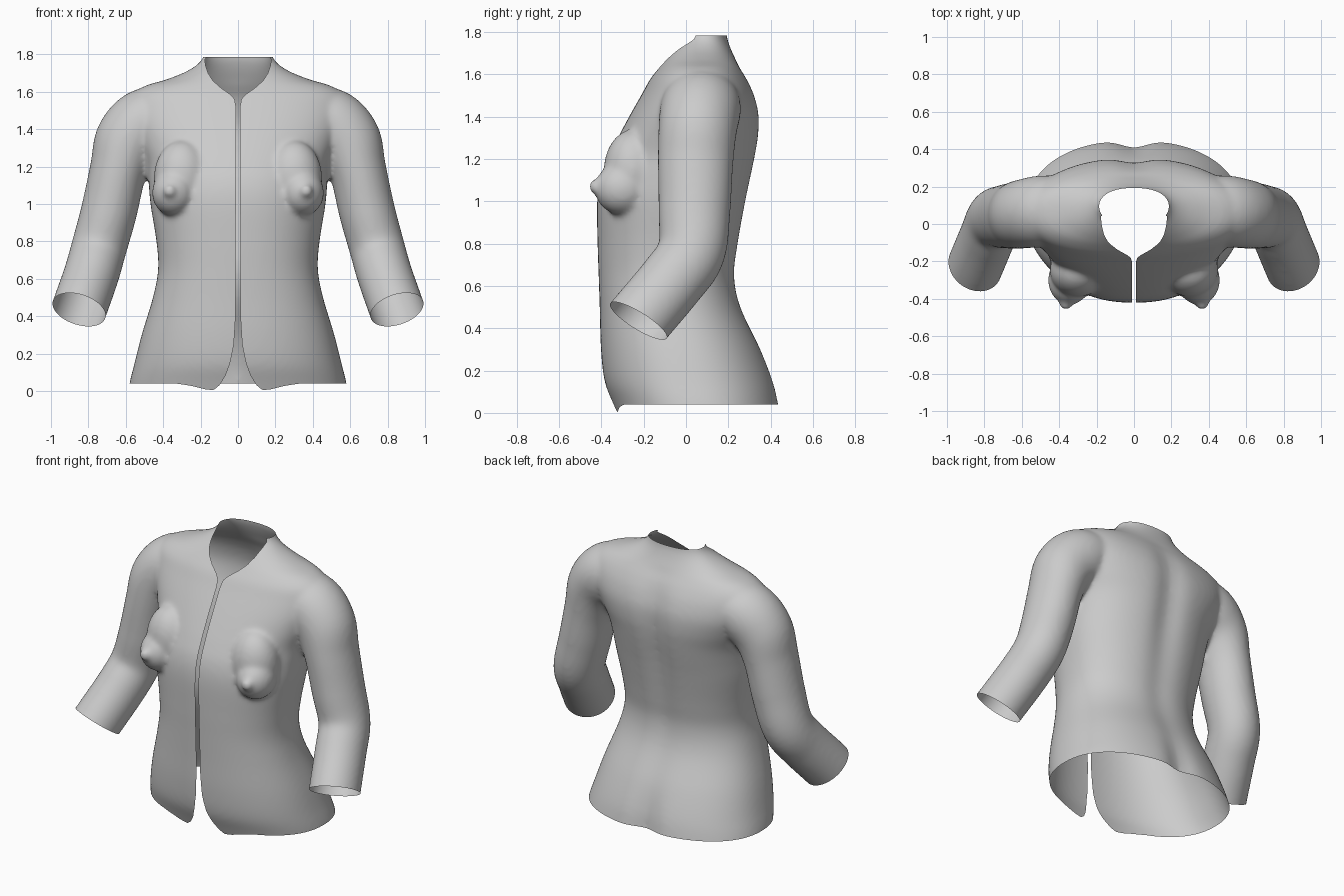
import bpy, bmesh, math
from mathutils import Vector, Matrix

if "Cube" in bpy.data.objects:
    bpy.data.objects.remove(bpy.data.objects["Cube"])


def spline(rows, steps):
    """Catmull-Rom resampling of rows of numbers."""
    pts = [rows[0]] + rows + [rows[-1]]
    out = []
    for i in range(1, len(pts) - 2):
        for s in range(steps):
            t = s / steps
            out.append([0.5 * (2 * b + (c - a) * t + (2 * a - 5 * b + 4 * c - d) * t * t
                               + (3 * b - a - 3 * c + d) * t ** 3)
                        for a, b, c, d in zip(*pts[i - 1:i + 3])])
    return out + [list(rows[-1])]


def lerp(table, v):
    """Piecewise linear lookup in (key, value) pairs."""
    if v <= table[0][0]:
        return table[0][1]
    for (a, p), (b, q) in zip(table, table[1:]):
        if v <= b:
            return p + (q - p) * (v - a) / (b - a)
    return table[-1][1]


def loft(bm, rings):
    """Closed solid through a list of rings."""
    vs = [[bm.verts.new(p) for p in r] for r in rings]
    n = len(vs[0])
    for a, b in zip(vs, vs[1:]):
        for i in range(n):
            bm.faces.new((a[i], a[(i + 1) % n], b[(i + 1) % n], b[i]))
    bm.faces.new(vs[0][::-1])
    bm.faces.new(vs[-1])


bm = bmesh.new()

# Torso sections: height, half width, front y, back y, spine groove depth
torso = [(-0.10, 0.60, -0.29, 0.47, 0.05), (0.04, 0.58, -0.345, 0.447, 0.04),
         (0.15, 0.553, -0.385, 0.42, 0.03), (0.30, 0.515, -0.402, 0.36, 0.015),
         (0.50, 0.455, -0.408, 0.265, 0.012), (0.65, 0.427, -0.413, 0.237, 0.015),
         (0.80, 0.436, -0.418, 0.255, 0.018), (1.00, 0.468, -0.42, 0.292, 0.025),
         (1.12, 0.478, -0.402, 0.318, 0.03), (1.22, 0.49, -0.362, 0.338, 0.03),
         (1.32, 0.53, -0.312, 0.352, 0.03), (1.42, 0.57, -0.258, 0.350, 0.025),
         (1.51, 0.585, -0.207, 0.325, 0.02), (1.58, 0.57, -0.168, 0.29, 0.01),
         (1.63, 0.50, -0.13, 0.258, 0.005), (1.67, 0.37, -0.10, 0.235, 0),
         (1.72, 0.255, -0.06, 0.212, 0), (1.78, 0.188, -0.005, 0.193, 0),
         (1.86, 0.18, 0.0, 0.19, 0)]
rings = []
for z, w, yf, yb, g in spline(torso, 5):
    ring = []
    for k in range(96):
        a = 2 * math.pi * k / 96
        c, s = math.cos(a), math.sin(a)
        x = w * math.copysign(abs(c) ** (2 / 2.25), c)
        y = (yf + yb) / 2 + (yb - yf) / 2 * math.copysign(abs(s) ** (2 / 2.25), s)
        if s > 0:
            y -= g * math.exp(-(x / 0.09) ** 2)
        ring.append((x, y, z))
    rings.append(ring)
loft(bm, rings)

# Bust: upper slope, fullness, tip (centre, radii)
for c, r in [((0.30, -0.25, 1.14), (0.15, 0.14, 0.20)),
             ((0.345, -0.30, 1.06), (0.115, 0.132, 0.125)),
             ((0.365, -0.425, 1.07), (0.036, 0.036, 0.036))]:
    bmesh.ops.create_uvsphere(bm, u_segments=32, v_segments=20, radius=1,
                              matrix=Matrix.Translation(c) @ Matrix.Diagonal((*r, 1)))

# Sleeve path: x, y, z, sideways radius, depth radius
arm = [(0.34, 0.08, 1.48, 0.14, 0.17), (0.48, 0.07, 1.44, 0.185, 0.19),
       (0.585, 0.055, 1.34, 0.18, 0.185), (0.64, 0.045, 1.18, 0.153, 0.178),
       (0.69, 0.04, 0.96, 0.15, 0.17), (0.745, 0.025, 0.76, 0.148, 0.16),
       (0.785, -0.07, 0.62, 0.148, 0.157), (0.85, -0.225, 0.435, 0.148, 0.157),
       (0.90, -0.34, 0.29, 0.148, 0.157)]
path = spline(arm, 6)
rings = []
for i, (x, y, z, ru, rv) in enumerate(path):
    a, b = path[max(i - 1, 0)], path[min(i + 1, len(path) - 1)]
    t = (Vector(b[:3]) - Vector(a[:3])).normalized()
    u = t.cross(Vector((0, 1, 0))).normalized()
    v = u.cross(t).normalized()
    rings.append([Vector((x, y, z)) + u * ru * math.cos(k * math.pi / 24)
                  + v * rv * math.sin(k * math.pi / 24) for k in range(48)])
loft(bm, rings)
bmesh.ops.recalc_face_normals(bm, faces=bm.faces[:])

mesh = bpy.data.meshes.new("jacket")
bm.to_mesh(mesh)
bm.free()
jacket = bpy.data.objects.new("jacket", mesh)
bpy.context.collection.objects.link(jacket)

# Fuse the solids into one smooth skin
m = jacket.modifiers.new("fuse", 'REMESH')
m.mode = 'VOXEL'
m.voxel_size = 0.014
m = jacket.modifiers.new("soften", 'SMOOTH')
m.factor = 0.5
m.iterations = 10
dg = bpy.context.evaluated_depsgraph_get()
skin = bpy.data.meshes.new_from_object(jacket.evaluated_get(dg))
jacket.modifiers.clear()
jacket.data = skin

bm = bmesh.new()
bm.from_mesh(skin)


def cut(co, no, test=lambda f: True):
    """Remove everything on the normal side of a plane."""
    faces = [f for f in bm.faces if test(f)]
    geom = list({v for f in faces for v in f.verts}) + \
        list({e for f in faces for e in f.edges}) + faces
    bmesh.ops.bisect_plane(bm, geom=geom, dist=1e-6, plane_co=co, plane_no=no,
                           clear_outer=True)


# Sleeve end and neck rim
cut((0.85, -0.225, 0.435), Vector((0.09, -0.17, -0.27)).normalized(),
    lambda f: all(v.co.x > 0.63 and v.co.z < 0.9 for v in f.verts))
cut((0, 0, 1.785), (0, 0, 1))

# Front opening: straighten its outline, cut on the centre plane, restore
OPENING = [(0.0, 0.14), (0.01, 0.125), (0.03, 0.10), (0.08, 0.068), (0.15, 0.042),
           (0.25, 0.022), (0.40, 0.013), (1.52, 0.011), (1.56, 0.018), (1.585, 0.04),
           (1.62, 0.09), (1.66, 0.135), (1.70, 0.16), (1.74, 0.173), (1.785, 0.18)]


def opening(co):
    return lerp(OPENING, co.z) * lerp([(0.04, 1), (0.14, 0)], co.y)


for v in bm.verts:
    v.co.x -= opening(v.co)
cut((0, 0, 0), (-1, 0, 0))
for v in bm.verts:
    v.co.x += opening(v.co)

# Hem: slightly lower beside the front opening
HEM = [(0.13, 0.004), (0.18, 0.01), (0.25, 0.028), (0.33, 0.04)]


def hem(co):
    return 0.04 + (lerp(HEM, co.x) - 0.04) * lerp([(-0.1, 1), (0.0, 0)], co.y)


for v in bm.verts:
    v.co.z -= hem(v.co)
cut((0, 0, 0), (0, 0, -1))
for v in bm.verts:
    v.co.z += hem(v.co)

for f in bm.faces:
    f.smooth = True
bm.to_mesh(skin)
bm.free()

# Left half
m = jacket.modifiers.new("mirror", 'MIRROR')
m.merge_threshold = 0.001
